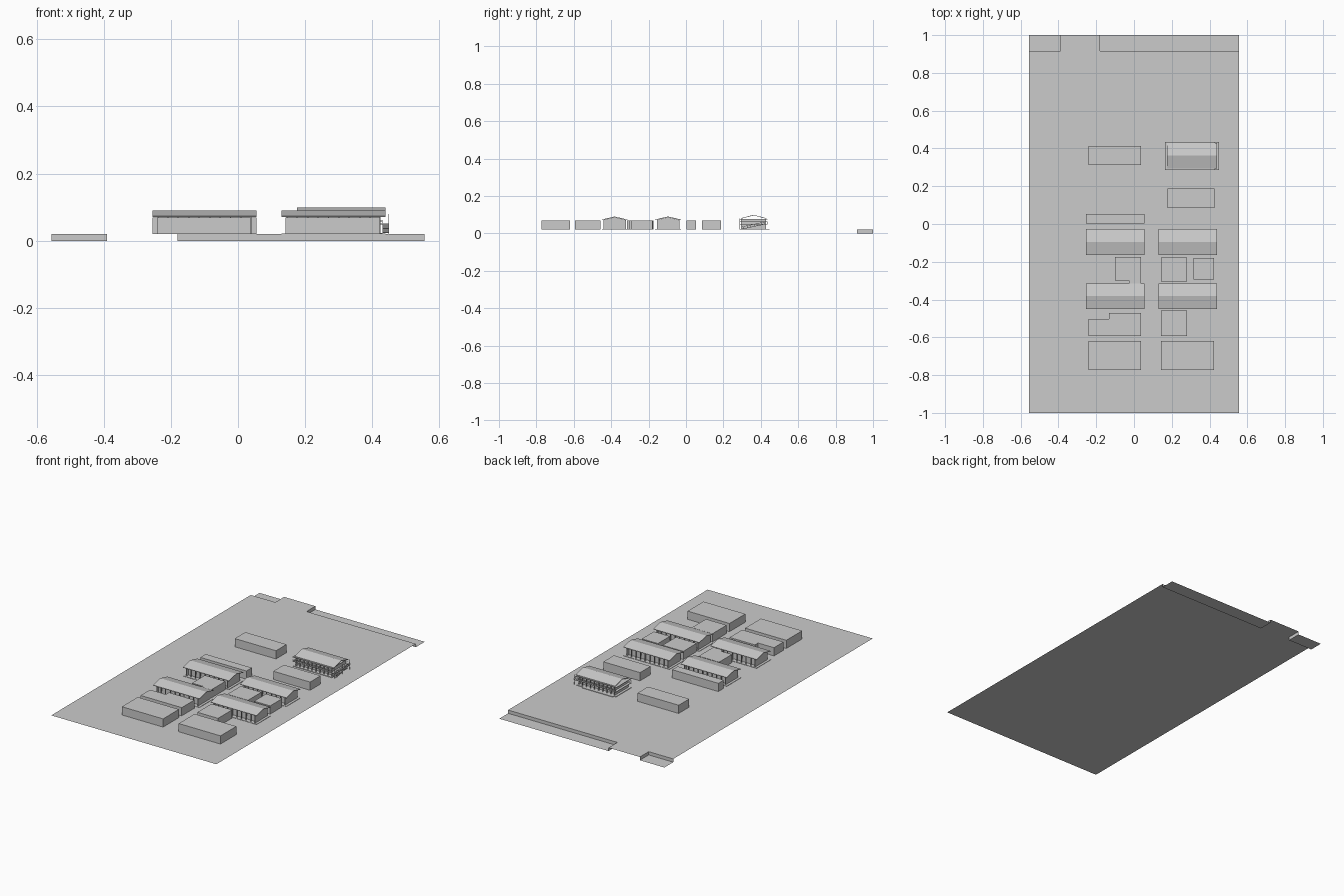
import bpy, bmesh

if "Cube" in bpy.data.objects:
    bpy.data.objects.remove(bpy.data.objects["Cube"])

G = 0.02    # ground level
TOP = 0.07  # block height


def finish(name, bm):
    mesh = bpy.data.meshes.new(name)
    bm.to_mesh(mesh)
    bm.free()
    ob = bpy.data.objects.new(name, mesh)
    bpy.context.collection.objects.link(ob)
    return ob


def add_prism(bm, pts, direction):
    """Extrude a closed loop of 3D points along a direction."""
    f = bm.faces.new([bm.verts.new(p) for p in pts])
    ext = bmesh.ops.extrude_face_region(bm, geom=[f], use_keep_orig=True)
    vs = [g for g in ext['geom'] if isinstance(g, bmesh.types.BMVert)]
    bmesh.ops.translate(bm, verts=vs, vec=direction)
    bmesh.ops.recalc_face_normals(bm, faces=bm.faces[:])


def add_box(bm, x0, x1, y0, y1, z0, z1):
    add_prism(bm, [(x0, y0, z0), (x1, y0, z0), (x1, y1, z0), (x0, y1, z0)], (0, 0, z1 - z0))


def add_sheet(bm, x0, x1, y0, y1, z):
    bm.faces.new([bm.verts.new(p) for p in
                  ((x0, y0, z), (x1, y0, z), (x1, y1, z), (x0, y1, z))])


def add_gable(bm, x0, x1, y0, y1, eave, ridge, t):
    """Thin folded roof with its ridge along x."""
    ym = (y0 + y1) / 2
    prof = [(y0, eave), (ym, ridge), (y1, eave), (y1, eave - t), (ym, ridge - t), (y0, eave - t)]
    add_prism(bm, [(x0, y, z) for y, z in prof], (x1 - x0, 0, 0))


# ground paving panels, all flush
W = 0.555
panels = {
    "front_lane": (-W, W, -1, -0.89),
    "back_lane": (-W, W, 0.8, 0.915),
    "side_lane": (-W, -0.40, -0.89, 0.8),
    "left_plot": (-0.40, 0.08, -0.89, 0.8),
    "right_plot": (0.08, W, -0.89, 0.8),
    "entrance_drive": (-0.39, -0.18, 0.915, 1),
}
for name, r in panels.items():
    bm = bmesh.new()
    add_sheet(bm, *r, G)
    finish(name, bm)

# sunken roadside strips with their retaining walls
for name, x0, x1, gap in (("left_verge", -W, -0.39, -0.39), ("right_verge", -0.18, W, -0.18)):
    bm = bmesh.new()
    add_sheet(bm, x0, x1, 0.915, 1, 0)
    bm.faces.new([bm.verts.new(p) for p in
                  ((x0, .915, 0), (x1, .915, 0), (x1, .915, G), (x0, .915, G))])
    bm.faces.new([bm.verts.new(p) for p in
                  ((gap, .915, 0), (gap, 1, 0), (gap, 1, G), (gap, .915, G))])
    finish(name, bm)

# plain flat-topped blocks
blocks = [
    (-0.24, 0.037, 0.312, 0.413), (0.178, 0.425, 0.085, 0.187),
    (-0.255, 0.055, 0.002, 0.054), (0.142, 0.281, -0.305, -0.177),
    (0.315, 0.423, -0.295, -0.18), (0.142, 0.281, -0.593, -0.458),
    (-0.24, 0.037, -0.772, -0.62), (0.142, 0.423, -0.772, -0.62),
]
for r in blocks:
    bm = bmesh.new()
    add_box(bm, *r, G, TOP)
    finish("plain_block", bm)

# notched blocks
notched = [
    [(-.10, -.175), (-.10, -.298), (-.027, -.298), (-.027, -.315), (.037, -.315), (.037, -.175)],
    [(-.24, -.593), (.037, -.593), (.037, -.472), (-.133, -.472), (-.133, -.502), (-.24, -.502)],
]
for outline in notched:
    bm = bmesh.new()
    add_prism(bm, [(x, y, G) for x, y in outline], (0, 0, TOP - G))
    finish("notched_block", bm)


def hall_walls(x0, x1, yc, half, z0, z1, bays):
    """Recessed room with full-depth end walls, window frames and posts on both sides."""
    bm = bmesh.new()
    inner = half - 0.018
    add_box(bm, x0, x1, yc - inner, yc + inner, z0, z1)
    for x in (x0, x1 - 0.004):
        add_box(bm, x, x + 0.004, yc - half, yc + half, z0, z1)
    finish("hall_room", bm)
    bm = bmesh.new()
    step = (x1 - x0) / bays
    h = z1 - z0
    for s in (-1, 1):
        yp, yw = yc + s * (half - 0.002), yc + s * (inner + 0.0007)
        for i in range(1, bays):
            x = x0 + i * step
            add_box(bm, x - .002, x + .002, yp - .002, yp + .002, z0, z1)
        for i in range(bays):
            x = x0 + (i + .5) * step
            add_box(bm, x - step * .3, x + step * .3, yw - .0007, yw + .0007,
                    z0 + h * .35, z0 + h * .8)
    finish("hall_posts_and_windows", bm)


# single-storey gabled halls
for x0, x1 in ((-0.255, 0.055), (0.13, 0.44)):
    for y0, y1 in ((-0.165, -0.027), (-0.45, -0.314)):
        yc = (y0 + y1) / 2
        bm = bmesh.new()
        add_box(bm, x0, x1, y0, y1, G, G + 0.002)
        finish("hall_plinth", bm)
        hall_walls(x0 + .015, x1 - .015, yc, 0.06, G + .002, 0.072, 9)
        bm = bmesh.new()
        add_gable(bm, x0, x1, y0, y1, 0.074, 0.09, 0.003)
        finish("hall_roof", bm)
        # gable infill
        bm = bmesh.new()
        for x in (x0 + .015, x1 - .019):
            add_prism(bm, [(x, yc - .06, .072), (x, yc + .06, .072), (x, yc, .087)], (.004, 0, 0))
        finish("hall_gable_ends", bm)

# two-storey building
bm = bmesh.new()
for z in (G, 0.048, 0.074):
    add_box(bm, 0.165, 0.43, 0.287, 0.435, z, z + 0.003)
add_box(bm, 0.18, 0.385, 0.435, 0.447, G, G + .003)
finish("storey_slabs", bm)
for z0, z1 in ((G + .003, .048), (.051, .074)):
    hall_walls(0.18, 0.425, 0.361, 0.066, z0, z1, 9)
bm = bmesh.new()
add_gable(bm, 0.175, 0.44, 0.293, 0.43, 0.081, 0.099, 0.003)
finish("upper_roof", bm)

# balcony rails on both long sides
bm = bmesh.new()
for y in (0.288, 0.434):
    for z in (.056, .061):
        add_box(bm, 0.166, 0.43, y - .0008, y + .0008, z, z + .0012)
    for i in range(13):
        x = 0.167 + i * .0218
        add_box(bm, x, x + .0012, y - .0006, y + .0006, .051, .062)
finish("balcony_rails", bm)

# outside stair on the right end: two flights with handrails
bm = bmesh.new()
n = 10
for i in range(n):
    z = G + .003 + i * .0026
    y = 0.30 + i * .0125
    add_box(bm, 0.43, 0.45, y, y + .0125, z, z + .0026)
    add_box(bm, 0.448, 0.4495, y + .005, y + .0065, z, z + .014)
add_prism(bm, [(.448, .30, .034), (.448, .425, .061), (.448, .425, .063), (.448, .30, .036)],
          (.0015, 0, 0))
add_box(bm, 0.43, 0.45, 0.287, 0.435, .048, .051)
for z in (.057, .062):
    add_box(bm, 0.4485, 0.45, 0.287, 0.435, z, z + .0012)
for y in (.288, .361, .433):
    add_box(bm, 0.4475, 0.45, y - .0012, y + .0012, G, .08)
finish("outside_stair", bm)
